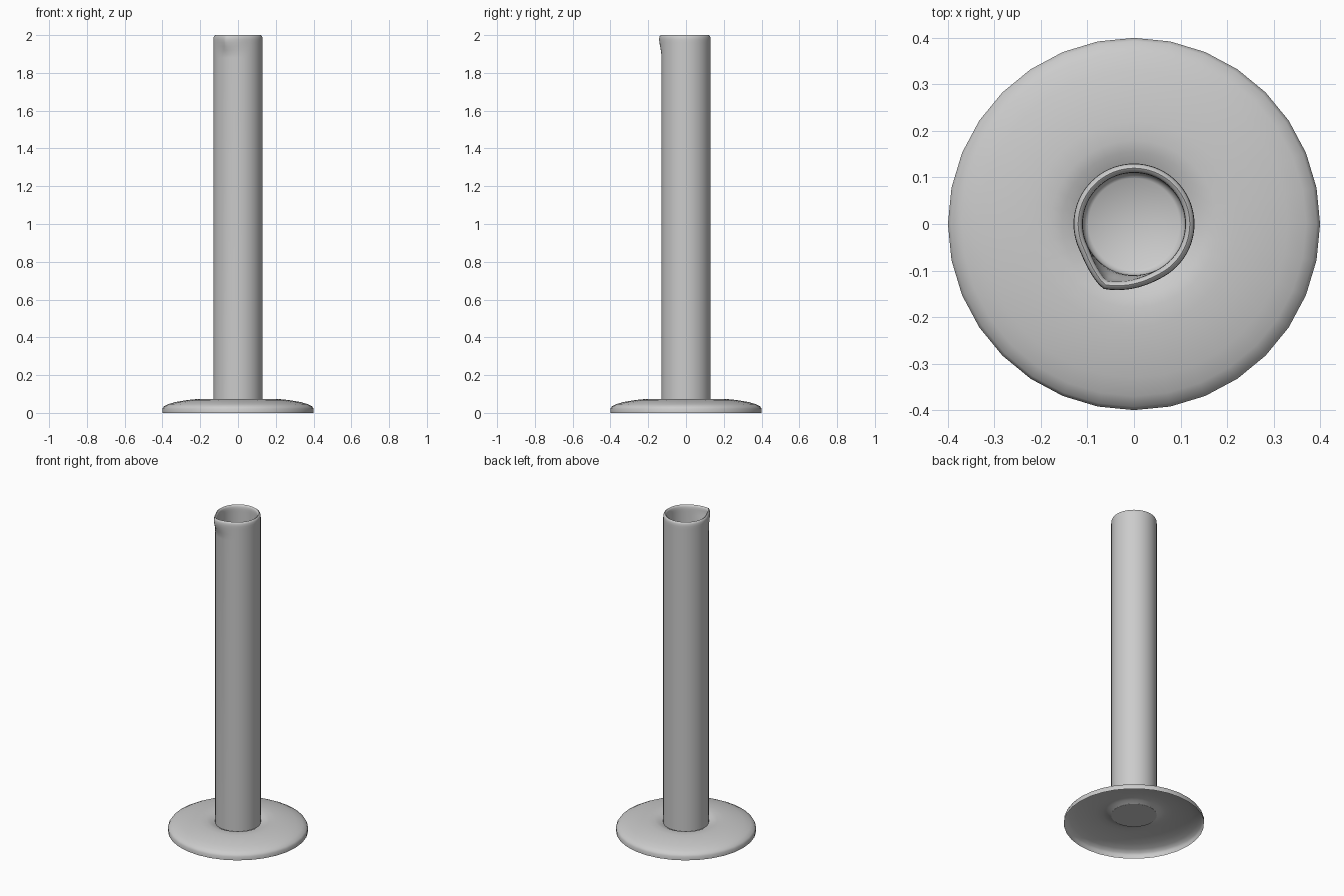
import bpy, bmesh, math

if "Cube" in bpy.data.objects:
    bpy.data.objects.remove(bpy.data.objects["Cube"])


def spout(deg, z):
    """Outward push that forms the pouring lip near the rim."""
    d = (deg + 116 + 180) % 360 - 180
    t = max(0.0, 1 - (d / 53 if d > 0 else -d / 38))
    h = min(1.0, max(0.0, (z - 1.88) / 0.10))
    return 0.025 * t ** 1.6 * h * h * (3 - 2 * h)


def lathe(name, profile, segs, push=None, angle=40):
    """Revolve (r, z) points around z; r = 0 makes a pole."""
    bm = bmesh.new()
    rings = []
    for r, z in profile:
        if r == 0:
            rings.append([bm.verts.new((0, 0, z))] * segs)
            continue
        ring = []
        for i in range(segs):
            deg = 360 * i / segs
            rr = r + (push(deg, z) if push else 0)
            a = math.radians(deg)
            ring.append(bm.verts.new((rr * math.cos(a), rr * math.sin(a), z)))
        rings.append(ring)
    for lo, hi in zip(rings, rings[1:]):
        for i in range(segs):
            j = (i + 1) % segs
            quad = [lo[i], lo[j], hi[j], hi[i]]
            bm.faces.new(list(dict.fromkeys(quad)))
    mesh = bpy.data.meshes.new(name)
    bm.to_mesh(mesh)
    bm.free()
    ob = bpy.data.objects.new(name, mesh)
    bpy.context.collection.objects.link(ob)
    bpy.ops.object.select_all(action='DESELECT')
    ob.select_set(True)
    bpy.context.view_layer.objects.active = ob
    bpy.ops.object.shade_smooth_by_angle(angle=math.radians(angle))
    return ob


# Hollow domed foot, a thin shell dipping slightly where it meets the tube
lathe("foot", [(0.4, 0), (0.4, 0.022), (0.393, 0.034), (0.37, 0.046),
               (0.33, 0.058), (0.27, 0.068), (0.22, 0.073), (0.18, 0.073),
               (0.155, 0.068), (0.13, 0.056)], 32, angle=60)

# Tube: closed bottom, outer wall, rounded rim, inner wall, inner floor
lip = [1.88, 1.9, 1.92, 1.94, 1.96, 1.975]
tube = [(0, 0.055), (0.13, 0.055)] + [(0.13, z) for z in lip]
tube += [(0.129, 1.988), (0.126, 1.996), (0.12, 2.0), (0.114, 1.996), (0.111, 1.988)]
tube += [(0.11, z) for z in reversed(lip)]
tube += [(0.11, 0.1), (0.107, 0.088), (0.098, 0.08), (0, 0.08)]
lathe("tube", tube, 72, push=spout, angle=50)
